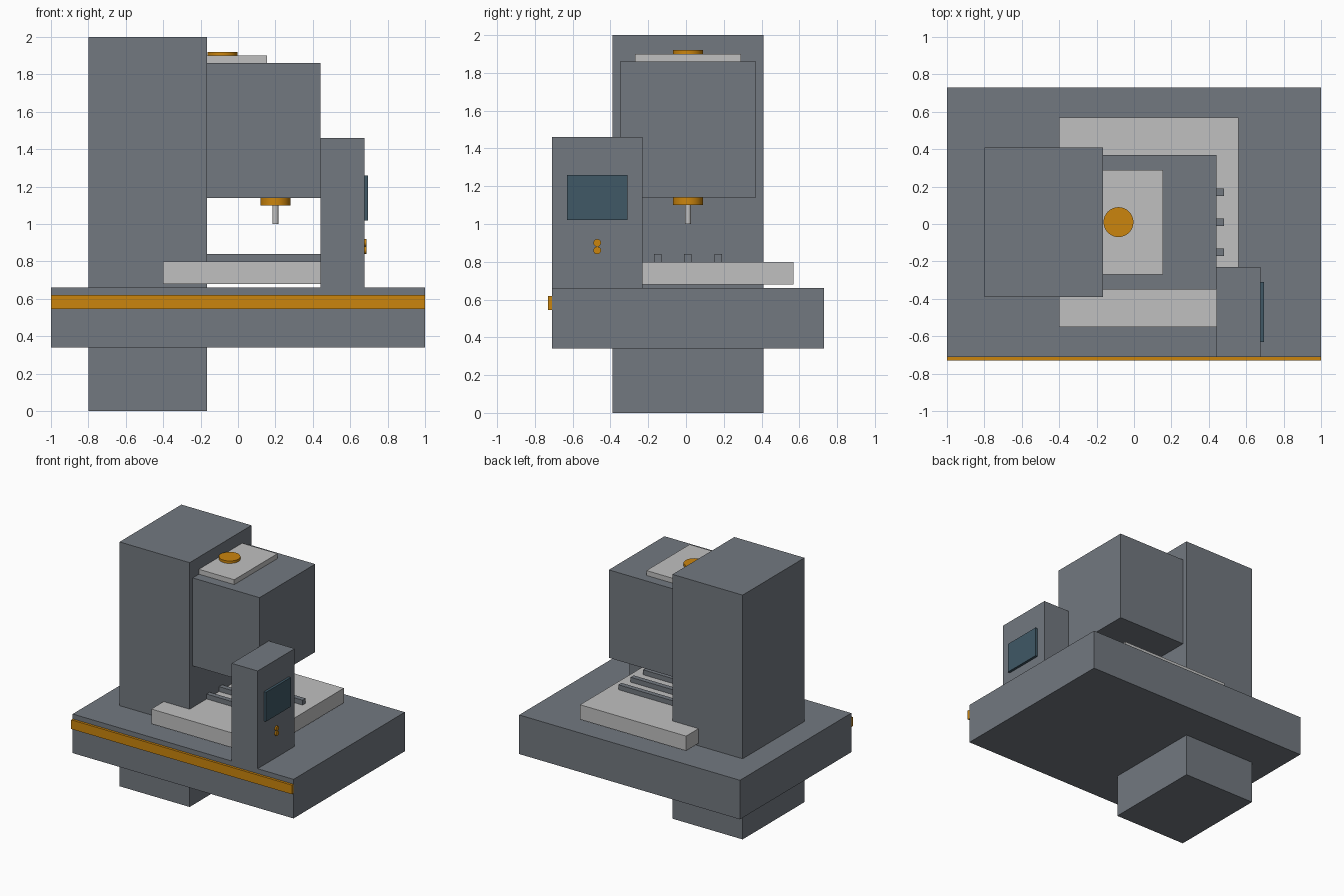
import bpy
import math

if "Cube" in bpy.data.objects:
    bpy.data.objects.remove(bpy.data.objects["Cube"])


def material(name, rgb):
    m = bpy.data.materials.new(name)
    m.diffuse_color = (*rgb, 1)
    m.use_nodes = True
    m.node_tree.nodes["Principled BSDF"].inputs["Base Color"].default_value = m.diffuse_color
    return m


GREY = material("machine grey", (0.17, 0.19, 0.216))
LIGHT = material("light metal", (0.53, 0.53, 0.53))
ORANGE = material("safety orange", (0.6, 0.235, 0.004))
GLASS = material("screen blue", (0.05, 0.098, 0.133))


def box(name, mat, x, y, z):
    """Box given by its (min, max) range along each axis."""
    ranges = (x, y, z)
    bpy.ops.mesh.primitive_cube_add(size=1, location=[(a + b) / 2 for a, b in ranges])
    ob = bpy.context.object
    ob.name = name
    ob.scale = [b - a for a, b in ranges]
    bpy.ops.object.transform_apply(location=False, rotation=False, scale=True)
    ob.data.materials.append(mat)
    return ob


def cylinder(name, mat, radius, depth, centre, along_x=False):
    rotation = (0, math.pi / 2, 0) if along_x else (0, 0, 0)
    bpy.ops.mesh.primitive_cylinder_add(vertices=32, radius=radius, depth=depth,
                                        location=centre, rotation=rotation)
    ob = bpy.context.object
    ob.name = name
    ob.data.materials.append(mat)
    bpy.ops.object.shade_smooth_by_angle(angle=math.radians(30))
    return ob


# Base slab with a warning strip along the front, and the full-height column
box("base", GREY, (-1, 1), (-0.71, 0.73), (0.34, 0.66))
box("front_strip", ORANGE, (-1, 1), (-0.73, -0.71), (0.545, 0.62))
box("column", GREY, (-0.8, -0.165), (-0.39, 0.41), (0, 2))

# Head reaching out of the column, with its top cover and cap
box("head", GREY, (-0.6, 0.44), (-0.35, 0.37), (1.14, 1.86))
box("head_cover", LIGHT, (-0.315, 0.155), (-0.27, 0.29), (1.86, 1.90))
cylinder("cover_cap", ORANGE, 0.08, 0.02, (-0.083, 0.01, 1.91))

# Spindle and cutting tool
cylinder("spindle", ORANGE, 0.08, 0.04, (0.2, 0.01, 1.12))
cylinder("tool", LIGHT, 0.016, 0.1, (0.2, 0.01, 1.05))

# Work table with three rails
box("work_table", LIGHT, (-0.4, 0.56), (-0.55, 0.57), (0.68, 0.80))
for i in range(3):
    y = -0.15 + 0.16 * i
    box(f"table_rail_{i + 1}", GREY, (-0.32, 0.48), (y - 0.02, y + 0.02), (0.80, 0.84))

# Control pedestal with screen and buttons
box("control_pedestal", GREY, (0.44, 0.675), (-0.71, -0.23), (0.66, 1.46))
box("screen", GLASS, (0.675, 0.695), (-0.63, -0.31), (1.02, 1.26))
for i, z in enumerate((0.90, 0.86)):
    cylinder(f"button_{i + 1}", ORANGE, 0.02, 0.012, (0.68, -0.47, z), along_x=True)
